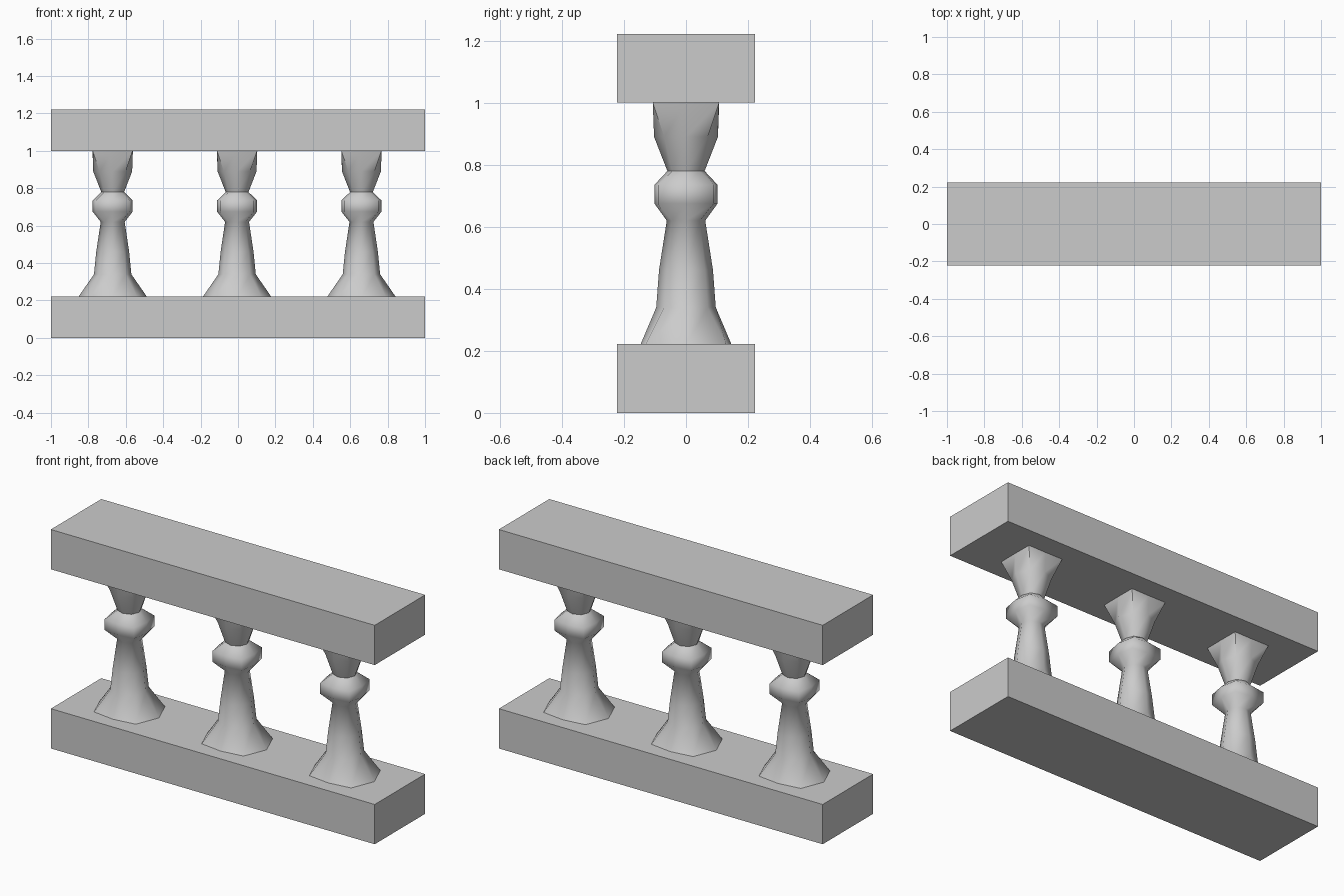
import bpy, bmesh, math

if "Cube" in bpy.data.objects:
    bpy.data.objects.remove(bpy.data.objects["Cube"])

def rail(name, z0, z1):
    bpy.ops.mesh.primitive_cube_add(size=1, location=(0, 0, (z0 + z1) / 2))
    o = bpy.context.object
    o.name = name
    o.scale = (2, 0.445, z1 - z0)
    bpy.ops.object.transform_apply(location=False, rotation=False, scale=True)

# Baluster sections: height, half width x, half width y, diagonal corner offset
SECTIONS = [
    (0.22, 0.183, 0.147, 0.130),   # flared foot
    (0.34, 0.100, 0.096, 0.070),
    (0.46, 0.088, 0.087, 0.061),
    (0.62, 0.064, 0.062, 0.045),   # neck
    (0.675, 0.107, 0.102, 0.090),  # squarish ring
    (0.735, 0.107, 0.102, 0.090),
    (0.78, 0.061, 0.060, 0.044),   # upper neck
    (0.89, 0.104, 0.103, 0.070),   # cup
    (1.00, 0.108, 0.106, 0.107),   # square top
]

def baluster(name, x):
    bm = bmesh.new()
    rings = []
    for z, a, b, d in SECTIONS:
        pts = [(a, 0), (d, d), (0, b), (-d, d), (-a, 0), (-d, -d), (0, -b), (d, -d)]
        rings.append([bm.verts.new((px, py, z)) for px, py in pts])
    for lo, hi in zip(rings, rings[1:]):
        for i in range(8):
            j = (i + 1) % 8
            bm.faces.new((lo[i], lo[j], hi[j], hi[i]))
    bm.faces.new(rings[0][::-1])
    bm.faces.new(rings[-1])
    me = bpy.data.meshes.new(name)
    bm.to_mesh(me)
    bm.free()
    o = bpy.data.objects.new(name, me)
    o.location.x = x
    bpy.context.collection.objects.link(o)
    bpy.ops.object.select_all(action='DESELECT')
    bpy.context.view_layer.objects.active = o
    o.select_set(True)
    bpy.ops.object.shade_smooth_by_angle(angle=math.radians(50))

# Rails
rail("bottom_rail", 0, 0.222)
rail("top_rail", 1.0, 1.222)

# Balusters
for side, x in (("left", -0.67), ("middle", -0.005), ("right", 0.66)):
    baluster(side + "_baluster", x)
